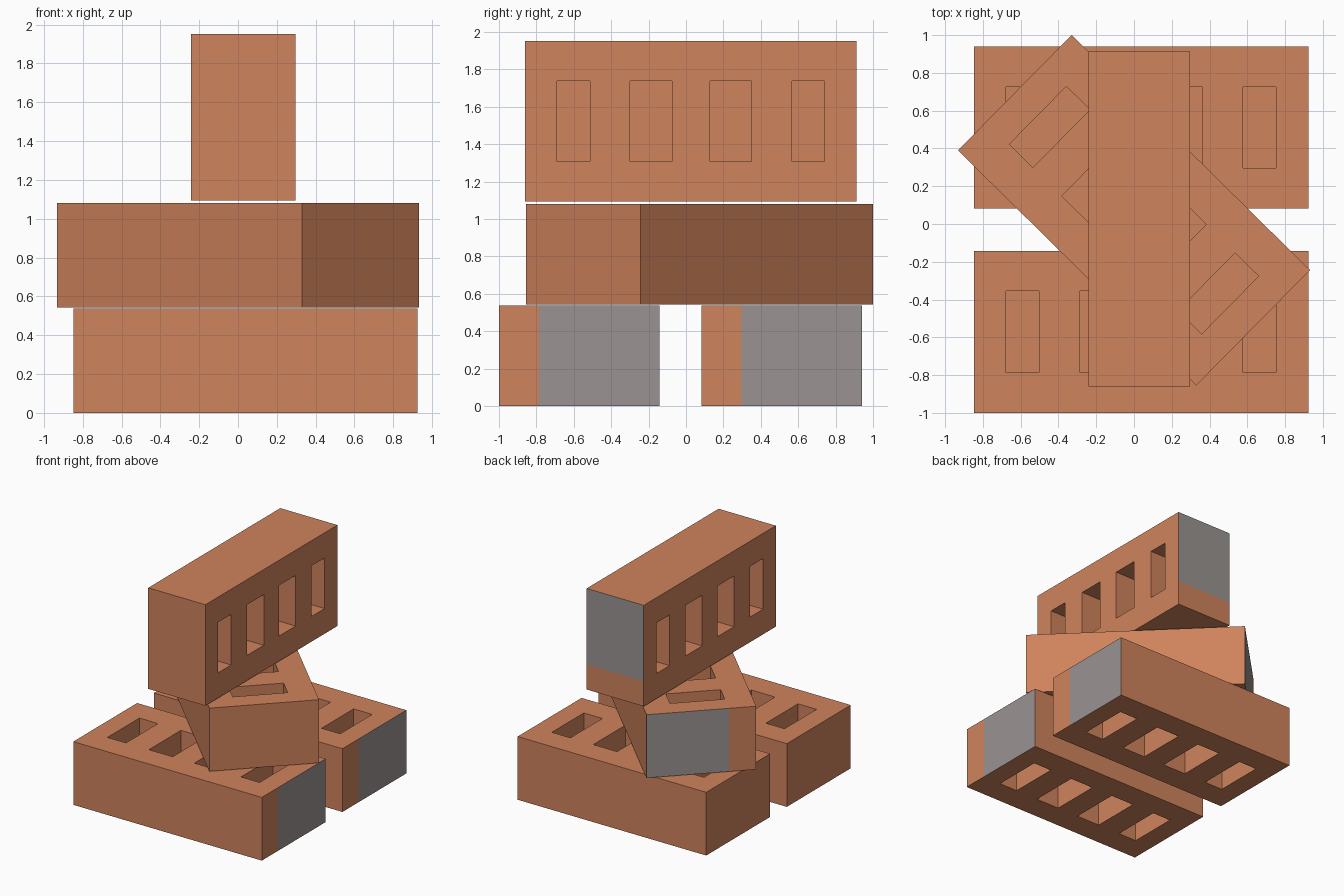
import bpy, bmesh
from math import pi, radians

if "Cube" in bpy.data.objects:
    bpy.data.objects.remove(bpy.data.objects["Cube"])

L, W, H, DEPTH = 1.772, 0.858, 0.537, 0.22
XS = [-L/2, -0.715, -0.54, -0.325, -0.102, 0.102, 0.325, 0.54, 0.715, L/2]
YS = [-W/2, -0.215, 0.215, W/2]


def material(name, rgb):
    m = bpy.data.materials.new(name)
    m.diffuse_color = (*rgb, 1)
    m.use_nodes = True
    m.node_tree.nodes["Principled BSDF"].inputs["Base Color"].default_value = m.diffuse_color
    return m


clay = material("clay", (0.624, 0.227, 0.107))
grey = material("grey_mortar", (0.323, 0.296, 0.288))


def brick_mesh():
    bm = bmesh.new()

    def face(*pts):
        return bm.faces.new([bm.verts.new(p) for p in pts])

    # Upper and lower faces, with four pockets sunk into each
    for s in (1, -1):
        z, floor = s * H / 2, s * (H / 2 - DEPTH)
        for i in range(len(XS) - 1):
            for j in range(len(YS) - 1):
                ring = [(XS[i], YS[j]), (XS[i+1], YS[j]),
                        (XS[i+1], YS[j+1]), (XS[i], YS[j+1])]
                pocket = j == 1 and i % 2 == 1
                face(*[(x, y, floor if pocket else z) for x, y in ring])
                if pocket:
                    for a, b in zip(ring, ring[1:] + ring[:1]):
                        face((*a, z), (*b, z), (*b, floor), (*a, floor))
    # Long sides
    for y in (YS[0], YS[-1]):
        for a, b in zip(XS, XS[1:]):
            face((a, y, -H/2), (b, y, -H/2), (b, y, H/2), (a, y, H/2))
    # Ends, one of them mostly grey
    for x in (XS[0], XS[-1]):
        for j, (a, b) in enumerate(zip(YS, YS[1:])):
            f = face((x, a, -H/2), (x, b, -H/2), (x, b, H/2), (x, a, H/2))
            f.material_index = int(x > 0 and j > 0)
    bmesh.ops.remove_doubles(bm, verts=bm.verts, dist=1e-4)
    bmesh.ops.recalc_face_normals(bm, faces=bm.faces)
    me = bpy.data.meshes.new("brick")
    bm.to_mesh(me)
    bm.free()
    me.materials.append(clay)
    me.materials.append(grey)
    return me


# Stack: two lying bricks, one turned across them, one on its edge
mesh = brick_mesh()
for name, loc, rot in (
        ("front_bottom_brick", (0.038, -0.571, H/2), (0, 0, 0)),
        ("back_bottom_brick", (0.038, 0.511, H/2), (0, 0, 0)),
        ("turned_middle_brick", (0, 0.073, 0.812), (pi, 0, radians(135.4))),
        ("upright_top_brick", (0.027, 0.026, 1.523), (pi/2, 0, pi/2))):
    ob = bpy.data.objects.new(name, mesh)
    ob.location, ob.rotation_euler = loc, rot
    bpy.context.collection.objects.link(ob)
